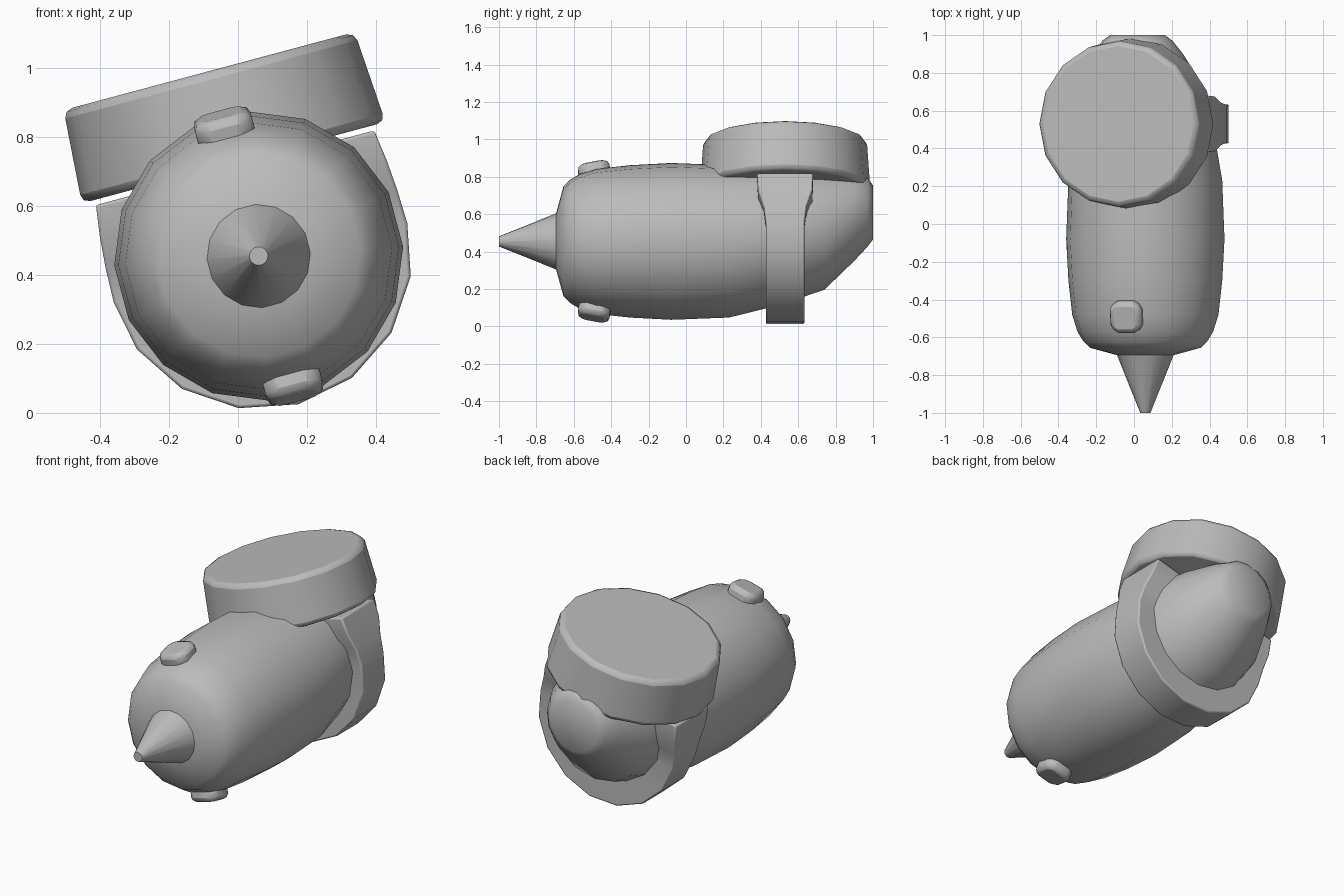
import bpy, bmesh
from math import sin, cos, pi, radians, sqrt
from mathutils import Matrix

if "Cube" in bpy.data.objects:
    bpy.data.objects.remove(bpy.data.objects["Cube"])

grey = bpy.data.materials.new("plain_grey")
grey.use_nodes = True
GREY = (0.5, 0.5, 0.5, 1)
grey.diffuse_color = GREY
grey.node_tree.nodes["Principled BSDF"].inputs["Base Color"].default_value = GREY

# The whole model is rolled about its long axis
FRAME = Matrix.Translation((0.06, 0, 0.455)) @ Matrix.Rotation(radians(-15), 4, 'Y')


def finish(name, bm, local=Matrix(), bevel=0, angle=40):
    bmesh.ops.recalc_face_normals(bm, faces=bm.faces)
    mesh = bpy.data.meshes.new(name)
    bm.to_mesh(mesh)
    bm.free()
    ob = bpy.data.objects.new(name, mesh)
    bpy.context.collection.objects.link(ob)
    ob.matrix_world = FRAME @ local
    mesh.materials.append(grey)
    if bevel:
        mod = ob.modifiers.new("soft_edges", 'BEVEL')
        mod.width, mod.segments, mod.limit_method = bevel, 2, 'ANGLE'
        mod.angle_limit = radians(40)
    bpy.ops.object.select_all(action='DESELECT')
    bpy.context.view_layer.objects.active = ob
    ob.select_set(True)
    bpy.ops.object.shade_smooth_by_angle(angle=radians(angle))
    return ob


def loft(bm, rings):
    loops = [[bm.verts.new(p) for p in ring] for ring in rings]
    for a, b in zip(loops, loops[1:]):
        for i in range(len(a)):
            j = (i + 1) % len(a)
            bm.faces.new((a[i], a[j], b[j], b[i]))
    bm.faces.new(loops[0])
    bm.faces.new(loops[-1])


def circle(y, r, lift=0, sides=16):
    return [(r * cos(2 * pi * (i + 0.5) / sides), y,
             lift + r * sin(2 * pi * (i + 0.5) / sides)) for i in range(sides)]


# Barrel body: y, radius, lift of the ring centre
bm = bmesh.new()
loft(bm, [circle(*p) for p in (
    (-0.70, 0.13), (-0.655, 0.295), (-0.62, 0.33), (-0.57, 0.36), (-0.48, 0.388),
    (-0.3, 0.408), (-0.08, 0.42), (0.23, 0.408), (0.5, 0.37, 0.03),
    (0.74, 0.32, 0.063), (0.9, 0.235, 0.135), (0.97, 0.187, 0.163), (1.0, 0.145, 0.16))])
finish("body", bm, angle=60)

# Pointed nose
bm = bmesh.new()
loft(bm, [circle(-1.0, 0.027), circle(-0.69, 0.152)])
finish("nose_cone", bm)

# Round pad on top, slightly wider at its base
bm = bmesh.new()
bmesh.ops.create_cone(bm, cap_ends=True, segments=16, radius1=0.456, radius2=0.437, depth=0.275)
finish("top_disc", bm, Matrix.Translation((0, 0.53, 0.418)), bevel=0.025)

# Cradle: a U-shaped band whose arms flare towards their tips
arm = [(0.418, 0.265, 0.15), (0.431, 0.17, 0.145), (0.438, 0.08, 0.115), (0.441, -0.02, 0.103)]
bowl = [(0.445 * cos(a), 0.445 * sin(a), 0.103)
        for a in (-pi / 8 * k for k in range(1, 8))]
outline = arm + bowl + [(-u, v, w) for u, v, w in reversed(arm)]
bm = bmesh.new()
sections = []
for u, v, w in outline:
    scale = 0.27 / sqrt(u * u + v * v)
    inner = (u * 0.55, v if v > 0.2 else v * scale)
    sections.append([(u, 0.53 - w, v), (u, 0.53 + w, v),
                     (inner[0], 0.53 + w, inner[1]), (inner[0], 0.53 - w, inner[1])])
loft(bm, sections)
finish("cradle_band", bm, bevel=0.008)

# Small rounded lugs above and below the front
for name, side in (("upper_lug", 1), ("lower_lug", -1)):
    bm = bmesh.new()
    bmesh.ops.create_cube(bm, size=1, matrix=Matrix.Diagonal((0.17, 0.17, 0.085, 1)))
    bmesh.ops.bevel(bm, geom=[e for e in bm.edges if abs(e.verts[0].co.z - e.verts[1].co.z) > 0.01],
                    offset=0.045, segments=2, profile=0.5, affect='EDGES')
    tilt = Matrix.Rotation(radians(11 * side), 4, 'X')
    finish(name, bm, Matrix.Translation((0, -0.49, 0.384 * side)) @ tilt, bevel=0.025, angle=60)
